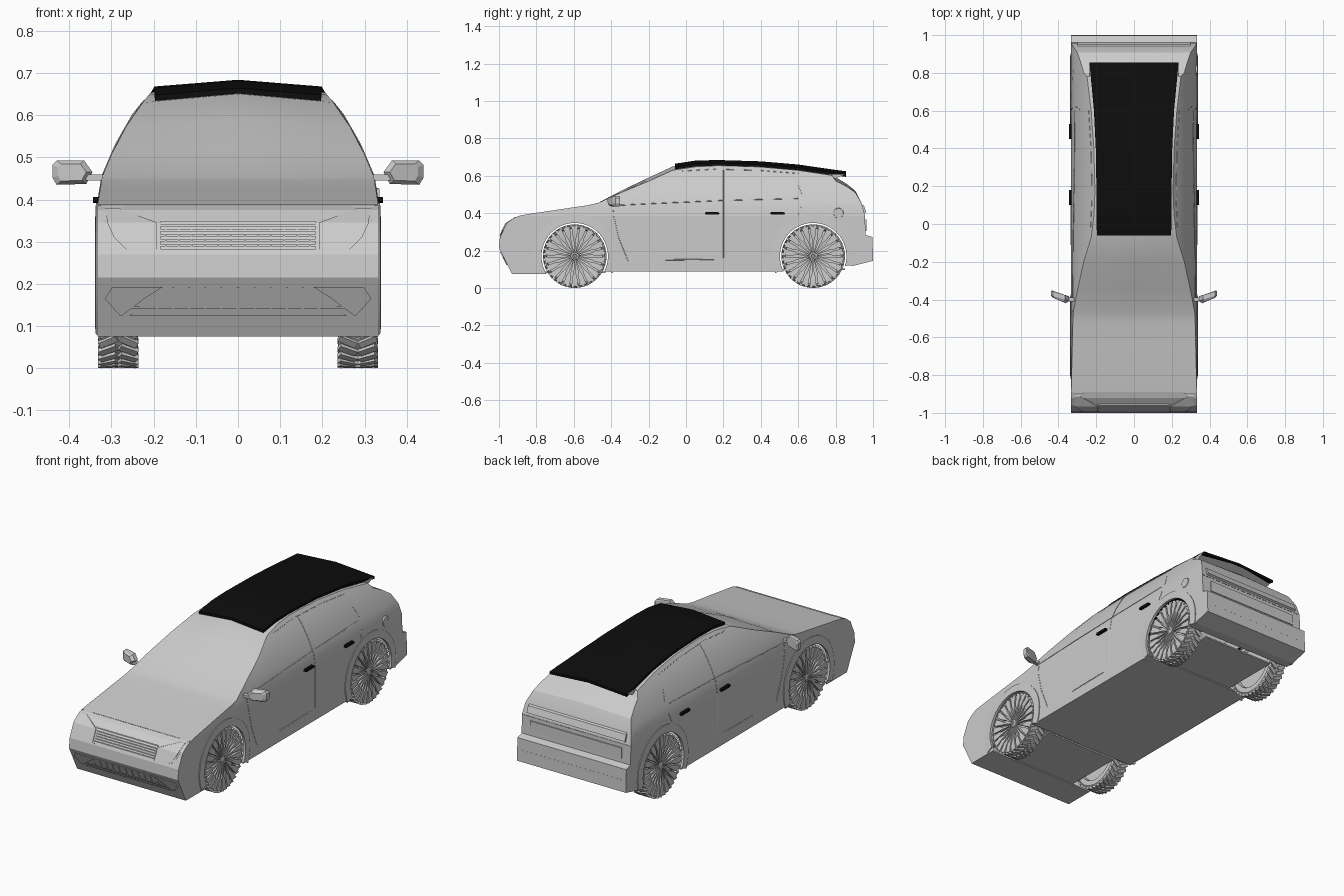
import bpy, bmesh
from math import sin, cos, pi, radians
from mathutils import Matrix

if "Cube" in bpy.data.objects:
    bpy.data.objects.remove(bpy.data.objects["Cube"])

W = 0.333                                # half width of the flat body sides
AXLES, WZ, WR = (-0.595, 0.68), 0.17, 0.17
black = bpy.data.materials.new("black_paint")
black.diffuse_color = (0.004, 0.004, 0.004, 1)
black.use_nodes = True
black.node_tree.nodes["Principled BSDF"].inputs["Base Color"].default_value = black.diffuse_color


def interp(tab, v):
    if v <= tab[0][0]:
        return tab[0][1]
    for (a, p), (b, q) in zip(tab, tab[1:]):
        if v <= b:
            return p + (q - p) * (v - a) / (b - a)
    return tab[-1][1]


def finish(name, bm, smooth=None, mirror=False, mat=None):
    bmesh.ops.recalc_face_normals(bm, faces=bm.faces)
    me = bpy.data.meshes.new(name)
    bm.to_mesh(me)
    bm.free()
    ob = bpy.data.objects.new(name, me)
    bpy.context.collection.objects.link(ob)
    if mat:
        me.materials.append(mat)
    if smooth:
        bpy.ops.object.select_all(action='DESELECT')
        ob.select_set(True)
        bpy.context.view_layer.objects.active = ob
        bpy.ops.object.shade_smooth_by_angle(angle=radians(smooth))
    if mirror:
        ob.modifiers.new("mirror", 'MIRROR')
    return ob


def loft(bm, rings, closed=False, caps=False):
    vs = [[bm.verts.new(p) for p in r] for r in rings]
    n = len(rings[0])
    for a, b in zip(vs, vs[1:]):
        for i in range(n if closed else n - 1):
            j = (i + 1) % n
            bm.faces.new((a[i], a[j], b[j], b[i]))
    if caps:
        bm.faces.new(vs[0])
        bm.faces.new(vs[-1])


def prism(name, yz, x0, x1, **kw):
    bm = bmesh.new()
    loft(bm, [[(x, y, z) for y, z in yz] for x in (x0, x1)], True, True)
    return finish(name, bm, **kw)


def box(bm, c, s, rot=Matrix()):
    bmesh.ops.create_cube(bm, size=1, matrix=Matrix.Translation(c) @ rot @ Matrix.Diagonal((*s, 1)))


# Side profile and cross-section guides
NOSE = [(0.075, -0.93), (0.215, -1.0), (0.27, -0.995), (0.345, -0.96), (0.375, -0.92), (0.386, -0.89)]
REAR = [(0.957, 0.386), (0.96, 0.283), (0.997, 0.272), (1.0, 0.145), (0.9, 0.12), (0.86, 0.12)]
ENV = [(0.386, W), (0.455, 0.322), (0.53, 0.29), (0.6, 0.25), (0.65, 0.21), (0.675, 0.19)]
nose = [(y, z) for z, y in NOSE]


def arch(yc, a0, a1, r=0.178, n=28):
    return [(yc + r * cos(radians(a0 + (a1 - a0) * i / n)), WZ + r * sin(radians(a0 + (a1 - a0) * i / n)))
            for i in range(n + 1)]


# Lower body: side panels with wheel openings, nose and tail skins
bm = bmesh.new()
outline = nose + REAR + arch(AXLES[1], -17, 207) + arch(AXLES[0], -27, 212)
for s in (-1, 1):
    bm.faces.new([bm.verts.new((s * W, y, z)) for y, z in outline])
for strip in (nose, REAR):
    loft(bm, [[(x, y, z) for x in (-W, W)] for y, z in strip])
bmesh.ops.remove_doubles(bm, verts=bm.verts, dist=1e-5)
finish("lower_body", bm)

# Floor pan
bm = bmesh.new()
for y0, y1, w, z in ((-0.93, -0.76, W, 0.079), (-0.76, -0.43, 0.22, 0.085), (-0.43, 0.52, W, 0.094),
                     (0.52, 0.85, 0.22, 0.1), (0.85, 0.9, W, 0.124)):
    box(bm, (0, (y0 + y1) / 2, z), (2 * w, y1 - y0, 0.008))
finish("floor_pan", bm)

# Upper body: bonnet, windscreen, cabin and hatch in one loft
TOP = [(-0.89, 0.387), (-0.83, 0.397), (-0.65, 0.424), (-0.52, 0.443), (-0.47, 0.455), (-0.35, 0.518),
       (-0.2, 0.59), (-0.07, 0.65), (0.05, 0.668), (0.17, 0.674), (0.4, 0.667), (0.6, 0.649), (0.78, 0.622),
       (0.8, 0.592), (0.86, 0.556), (0.907, 0.518), (0.94, 0.45), (0.957, 0.387)]


def section(y, zt):
    c = 0.02 * min(1, max(0, (zt - 0.45) / 0.15))
    ze = zt - c
    half = [(interp(ENV, 0.386 + (ze - 0.386) * i / 8), y, 0.386 + (ze - 0.386) * i / 8) for i in range(9)]
    half.append((half[-1][0] / 2, y, zt - c / 2))
    return half + [(0, y, zt)] + [(-a, b, d) for a, b, d in reversed(half)]


bm = bmesh.new()
loft(bm, [section(*p) for p in TOP])
finish("upper_body", bm, smooth=20)

# Black roof panel and spoiler under its tail
ROOF = [(-0.06, 0.664), (0.05, 0.681), (0.17, 0.684), (0.4, 0.677), (0.6, 0.66), (0.78, 0.634), (0.855, 0.624)]
bm = bmesh.new()
rings = []
for y, z in ROOF:
    w = interp([(-0.06, 0.197), (0.35, 0.2), (0.6, 0.212), (0.855, 0.236)], y)
    rings.append([(-w, y, z - 0.016), (0, y, z), (w, y, z - 0.016),
                  (w, y, z - 0.03), (0, y, z - 0.014), (-w, y, z - 0.03)])
loft(bm, rings, True, True)
finish("roof_panel", bm, mat=black)
prism("rear_spoiler", [(0.74, 0.605), (0.85, 0.608), (0.8, 0.585)], -0.235, 0.235)


# Panels that follow the nose, given as rows of (z, inner x, outer x)
def nose_panel(name, rows, off):
    bm = bmesh.new()
    rings = []
    for z, a, b in rows:
        y = interp(NOSE, z)
        rings.append([(a, y - off, z), (b, y - off, z), (b, y + 0.01, z), (a, y + 0.01, z)])
    loft(bm, rings, True, True)
    return finish(name, bm, mirror=True)


nose_panel("headlight_rim", [(0.385, 0.27, 0.322), (0.345, 0.184, 0.318), (0.31, 0.184, 0.302), (0.275, 0.184, 0.272)], 0.003)
nose_panel("headlight", [(0.38, 0.285, 0.314), (0.345, 0.192, 0.31), (0.31, 0.192, 0.294), (0.282, 0.192, 0.266)], 0.007)
nose_panel("grille_back", [(0.35, 0, 0.186), (0.28, 0, 0.186)], 0.001)
for i in range(6):
    z = 0.286 + i * 0.0118
    nose_panel("grille_slat", [(z + 0.004, 0, 0.184), (z - 0.004, 0, 0.184)], 0.007)
for i in range(6):
    x = 0.015 + i * 0.031
    nose_panel("grille_bar", [(0.348, x, x + 0.003), (0.282, x, x + 0.003)], 0.005)
nose_panel("lower_intake", [(0.193, 0, 0.168), (0.125, 0, 0.265)], 0.002)
for z in (0.127, 0.143):
    nose_panel("intake_slat", [(z + 0.003, 0, 0.25), (z - 0.003, 0, 0.258)], 0.006)
for i in range(6):
    x = i * 0.038
    nose_panel("intake_bar", [(0.193 if x < 0.16 else 0.16, x, x + 0.004), (0.125, x, x + 0.004)], 0.005)
nose_panel("fog_light", [(0.193, 0.178, 0.298), (0.165, 0.222, 0.316), (0.125, 0.275, 0.28)], 0.006)

# Tail: light band, hatch lip and lower bumper strip
bm = bmesh.new()
box(bm, (0, 0.958, 0.335), (0.56, 0.012, 0.06))
finish("tail_band", bm)
prism("hatch_lip", [(0.925, 0.455), (0.951, 0.44), (0.964, 0.405), (0.945, 0.395)], -0.3, 0.3)
bm = bmesh.new()
box(bm, (0, 0.994, 0.205), (0.62, 0.01, 0.012))
finish("bumper_strip", bm)

# Fender rings around the wheels
for n, yc in zip(("front", "rear"), AXLES):
    low = -24 if yc < 0 else -14
    a, b = arch(yc, low, 204, 0.178), arch(yc, low, 204, 0.222)
    bm = bmesh.new()
    loft(bm, [[(0.325, *p), (0.339, *p), (0.337, *q), (0.325, *q)] for p, q in zip(a, b)], True, True)
    finish(n + "_fender_ring", bm, smooth=30, mirror=True)


# Shut lines and trim, thin tubes lying on the body side
def seam(name, pts, r=0.002):
    cu = bpy.data.curves.new(name, 'CURVE')
    cu.dimensions = '3D'
    cu.bevel_depth, cu.bevel_resolution = r, 0
    sp = cu.splines.new('POLY')
    sp.points.add(len(pts) - 1)
    for p, (y, z) in zip(sp.points, pts):
        p.co = (interp(ENV, z), y, z, 1)
    ob = bpy.data.objects.new(name, cu)
    bpy.context.collection.objects.link(ob)
    ob.modifiers.new("mirror", 'MIRROR')


seam("front_door_seam", [(-0.39, 0.44), (-0.385, 0.38), (-0.36, 0.27), (-0.31, 0.145)])
seam("middle_door_seam", [(0.2, 0.63), (0.2, 0.6), (0.2, 0.53), (0.2, 0.455), (0.2, 0.386), (0.2, 0.16)])
seam("rear_door_seam", [(0.6, 0.55), (0.62, 0.5), (0.615, 0.43), (0.6, 0.386)])
seam("belt_trim", [(-0.41, 0.44), (-0.1, 0.455), (0.2, 0.468), (0.6, 0.478)])
seam("window_top_trim", [(-0.02, 0.625), (0.15, 0.635), (0.4, 0.628), (0.6, 0.612)])
seam("sill_trim", [(-0.11, 0.15), (0.15, 0.153)], 0.003)

# Door handles and fuel cap
for y in (0.14, 0.49):
    prism("door_handle", [(y - 0.04, 0.396), (y - 0.03, 0.392), (y + 0.035, 0.392), (y + 0.04, 0.4),
                          (y + 0.03, 0.406), (y - 0.035, 0.406)], 0.328, 0.344, mirror=True, mat=black)
bm = bmesh.new()
bmesh.ops.create_cone(bm, cap_ends=True, segments=24, radius1=0.028, radius2=0.026, depth=0.012,
                      matrix=Matrix.Translation((0.33, 0.815, 0.4)) @ Matrix.Rotation(pi / 2, 4, 'Y'))
finish("fuel_cap", bm)

# Wing mirrors: faceted housing on a short arm
shape = [(0.345, 0.465), (0.365, 0.493), (0.43, 0.493), (0.44, 0.482), (0.44, 0.452), (0.43, 0.435), (0.36, 0.437)]
bm = bmesh.new()
rings = []
for dy, k in ((-0.022, 0.7), (-0.008, 1), (0.016, 1), (0.018, 0.85)):
    rings.append([(0.395 + (x - 0.395) * k, -0.385 + dy + (x - 0.39) * 0.3, 0.465 + (z - 0.465) * k) for x, z in shape])
loft(bm, rings, True, True)
box(bm, (0.335, -0.4, 0.452), (0.05, 0.022, 0.014))
finish("wing_mirror", bm, mirror=True)


# Wheels: lathed tyre and rim, tread blocks, paddle spokes and hub
def lathe(bm, prof, n=48):
    loft(bm, [[(x, r * cos(2 * pi * i / n), r * sin(2 * pi * i / n)) for x, r in prof] for i in range(n + 1)])


bm = bmesh.new()
lathe(bm, [(-0.03, 0.02), (-0.03, 0.12), (-0.047, 0.125), (-0.047, 0.152), (-0.04, 0.162), (0.04, 0.162),
           (0.046, 0.156), (0.044, 0.152), (0.03, 0.148), (0.03, 0.02)])
bmesh.ops.remove_doubles(bm, verts=bm.verts, dist=1e-5)
for i in range(36):
    turn = Matrix.Rotation(2 * pi * i / 36, 4, 'X')
    for s in (-1, 1):
        m = turn @ Matrix.Translation((s * 0.024, 0, 0.164)) @ Matrix.Rotation(s * 0.5, 4, 'Z')
        bmesh.ops.create_cube(bm, size=1, matrix=m @ Matrix.Diagonal((0.046, 0.017, 0.011, 1)))
for i in range(22):
    turn = Matrix.Rotation(2 * pi * i / 22, 4, 'X')
    rings = [[turn @ Matrix.Translation((x, sy * w, r)).translation for x, sy in
              ((0.028, -1), (x1, -1), (x1, 1), (0.028, 1))]
             for r, w, x1 in ((0.02, 0.002, 0.04), (0.09, 0.006, 0.042), (0.112, 0.013, 0.047), (0.16, 0.017, 0.047))]
    loft(bm, rings, True, True)
lathe(bm, [(0.03, 0.022), (0.044, 0.02), (0.047, 0.012), (0.044, 0.008), (0.044, 0.001)], 20)
first = finish("wheel_front_right", bm, smooth=30)
first.location = (0.284, AXLES[0], WZ)
for name, s, y in (("wheel_front_left", -1, AXLES[0]), ("wheel_rear_right", 1, AXLES[1]), ("wheel_rear_left", -1, AXLES[1])):
    w = first.copy()
    w.name = name
    w.location = (s * 0.284, y, WZ)
    w.rotation_euler.z = 0 if s > 0 else pi
    bpy.context.collection.objects.link(w)
